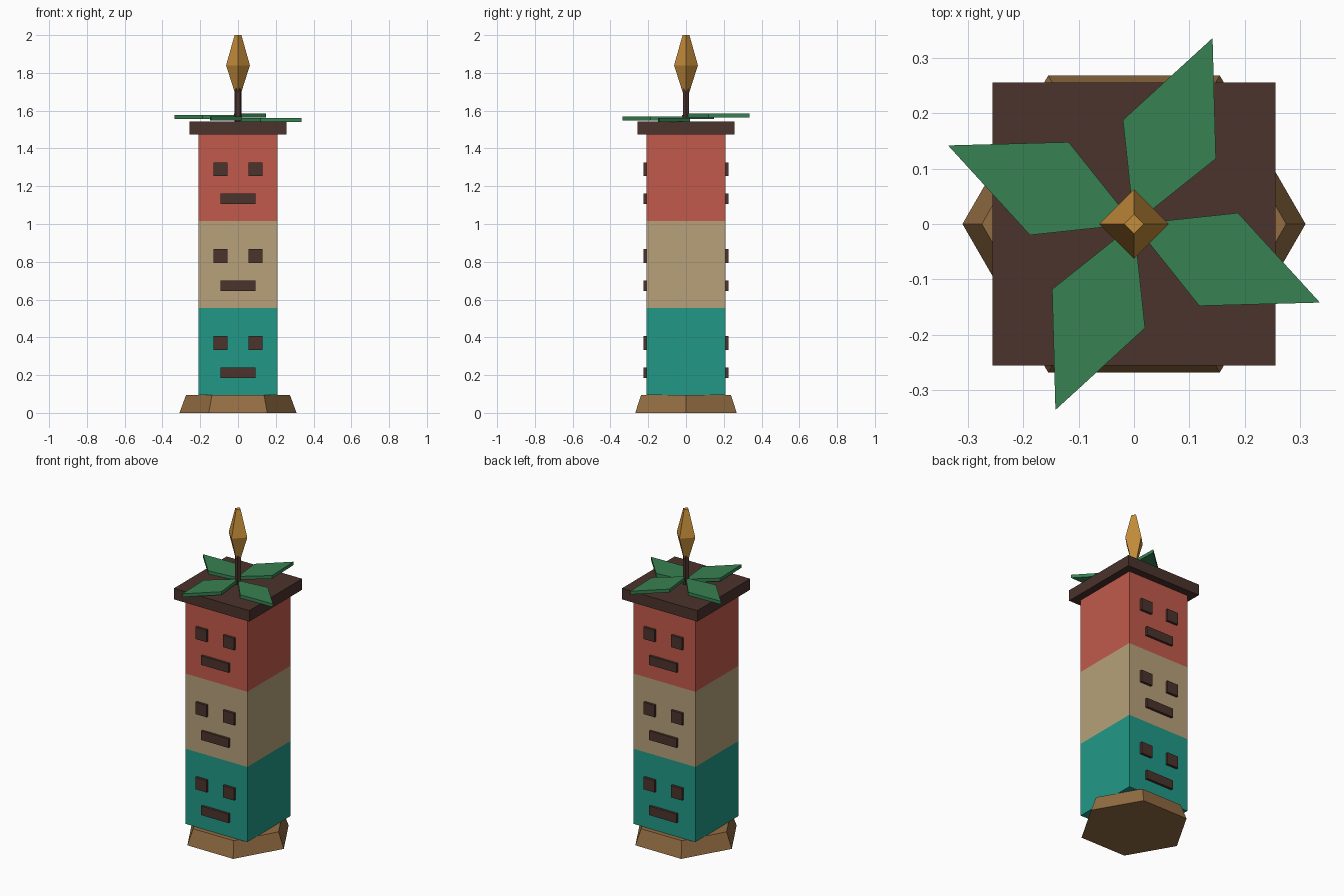
import bpy
import bmesh
from math import pi
from mathutils import Matrix, Vector

start_cube = bpy.data.objects.get("Cube")
if start_cube:
    bpy.data.objects.remove(start_cube, do_unlink=True)


def material(name, hex_code):
    def linear(c):
        return c / 12.92 if c <= 0.04045 else ((c + 0.055) / 1.055) ** 2.4
    rgb = [linear(v / 255) for v in bytes.fromhex(hex_code)]
    mat = bpy.data.materials.new(name)
    mat.use_nodes = True
    mat.diffuse_color = (*rgb, 1)
    bsdf = next(n for n in mat.node_tree.nodes if n.type == 'BSDF_PRINCIPLED')
    bsdf.inputs["Base Color"].default_value = (*rgb, 1)
    bsdf.inputs["Roughness"].default_value = 0.9
    return mat


RED = material("clay red", "C25A4B")
TAN = material("sand tan", "B7A17A")
TEAL = material("teal", "219887")
DARK = material("dark brown", "4B332D")
WOOD = material("base wood", "936D43")
GREEN = material("leaf green", "378151")
GOLD = material("bud gold", "C48C3A")


def finish(name, bm, mat):
    bmesh.ops.recalc_face_normals(bm, faces=bm.faces)
    mesh = bpy.data.meshes.new(name)
    bm.to_mesh(mesh)
    bm.free()
    mesh.materials.append(mat)
    obj = bpy.data.objects.new(name, mesh)
    bpy.context.collection.objects.link(obj)
    return obj


def box(name, centre, size, mat):
    bm = bmesh.new()
    bmesh.ops.create_cube(bm, size=1, matrix=Matrix.Translation(centre) @ Matrix.Diagonal((*size, 1)))
    return finish(name, bm, mat)


def lathe(name, sides, rings, mat):
    """Faceted solid from (radius, height) rings, first corner on +x."""
    bm = bmesh.new()
    loops = []
    for radius, z in rings:
        loops.append([bm.verts.new(Matrix.Rotation(2 * pi * i / sides, 3, 'Z') @ Vector((radius, 0, z)))
                      for i in range(sides)])
    for low, high in zip(loops, loops[1:]):
        for i in range(sides):
            j = (i + 1) % sides
            bm.faces.new((low[i], low[j], high[j], high[i]))
    bm.faces.new(loops[0])
    bm.faces.new(loops[-1])
    return finish(name, bm, mat)


# Hexagonal foot
lathe("base", 6, [(0.31, 0), (0.275, 0.095)], WOOD)

# Three stacked blocks, each with a face on front and back
BLOCK = 0.46
HALF = 0.21
for level, (label, mat) in enumerate((("lower", TEAL), ("middle", TAN), ("upper", RED))):
    z = 0.095 + BLOCK * level
    box(label + "_block", (0, 0, z + BLOCK / 2), (2 * HALF, 2 * HALF, BLOCK), mat)
    for side, sign in (("front", -1), ("back", 1)):
        y = sign * (HALF + 0.005)
        prefix = f"{label}_{side}_"
        for hand, x in (("left", 0.093), ("right", -0.093)):
            box(prefix + hand + "_eye", (x, y, z + 0.275), (0.076, 0.02, 0.073), DARK)
        box(prefix + "mouth", (0, y, z + 0.118), (0.186, 0.02, 0.055), DARK)

# Cap slab
box("cap", (0, 0, 1.508), (0.511, 0.511, 0.067), DARK)

# Four flat leaves, each a little higher than the last
outline = [(0, 0), (0.118, -0.148), (0.336, -0.142), (0.188, 0.02)]
for i in range(4):
    bm = bmesh.new()
    face = bm.faces.new([bm.verts.new((x, y, 1.541 + 0.008 * i)) for x, y in outline])
    grown = bmesh.ops.extrude_face_region(bm, geom=[face])["geom"]
    top = [g for g in grown if isinstance(g, bmesh.types.BMVert)]
    bmesh.ops.translate(bm, verts=top, vec=(0, 0, 0.02))
    bmesh.ops.rotate(bm, verts=bm.verts, matrix=Matrix.Rotation(-i * pi / 2, 3, 'Z'))
    finish(f"leaf_{i + 1}", bm, GREEN)

# Stem and faceted bud
lathe("stem", 6, [(0.019, 1.53), (0.019, 1.72)], DARK)
lathe("bud", 4, [(0.012, 1.68), (0.063, 1.84), (0.018, 2.0)], GOLD)
